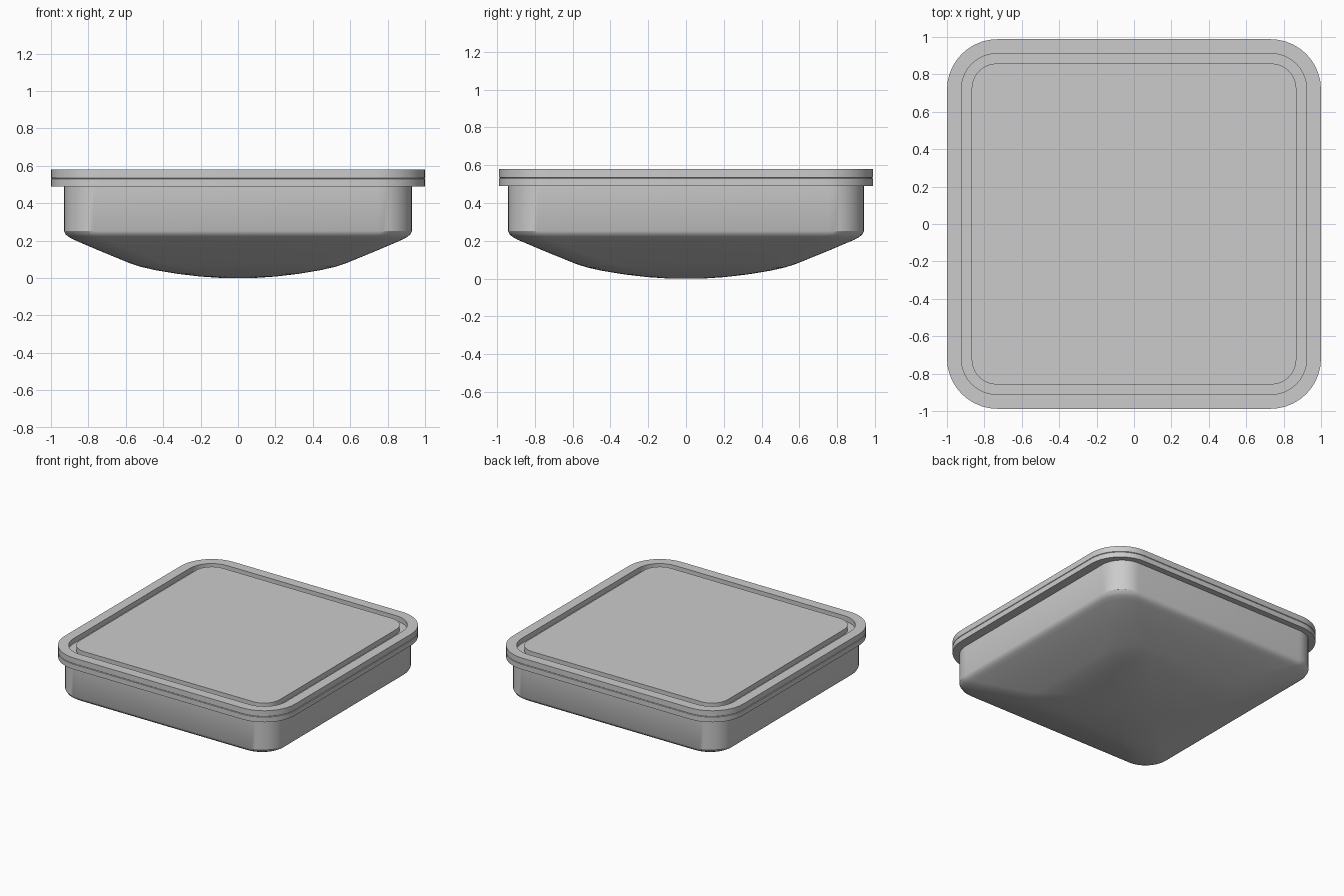
import bpy, bmesh, math

if "Cube" in bpy.data.objects:
    bpy.data.objects.remove(bpy.data.objects["Cube"])

SEG = 10  # segments per rounded corner


def ring(hx, hy, r, z):
    """Points of a rounded rectangle at height z."""
    pts = []
    for i, (sx, sy) in enumerate([(1, 1), (-1, 1), (-1, -1), (1, -1)]):
        for k in range(SEG + 1):
            a = math.pi / 2 * (i + k / SEG)
            pts.append((sx * (hx - r) + r * math.cos(a),
                        sy * (hy - r) + r * math.sin(a), z))
    return pts


def loft(name, rings, angle=30):
    """Skin a stack of rounded rectangles and cap both ends."""
    bm = bmesh.new()
    loops = [[bm.verts.new(p) for p in ring(*r)] for r in rings]
    n = len(loops[0])
    for a, b in zip(loops, loops[1:]):
        for i in range(n):
            j = (i + 1) % n
            bm.faces.new((a[i], a[j], b[j], b[i]))
    bm.faces.new(loops[0][::-1])
    bm.faces.new(loops[-1])
    bmesh.ops.recalc_face_normals(bm, faces=bm.faces)
    me = bpy.data.meshes.new(name)
    bm.to_mesh(me)
    bm.free()
    ob = bpy.data.objects.new(name, me)
    bpy.context.collection.objects.link(ob)
    bpy.context.view_layer.objects.active = ob
    ob.select_set(True)
    bpy.ops.object.shade_smooth_by_angle(angle=math.radians(angle))
    ob.select_set(False)
    return ob


# Domed diffuser: shallow rounded pyramid rising into straight side walls
profile = [(0.08, 0.0, 0.9), (0.2, 0.008, 0.8), (0.32, 0.022, 0.65), (0.44, 0.042, 0.5),
           (0.52, 0.06, 0.4), (0.58, 0.08, 0.32), (0.75, 0.15, 0.24), (0.88, 0.206, 0.2),
           (0.905, 0.22, 0.2), (0.92, 0.232, 0.2), (0.93, 0.252, 0.2), (0.93, 0.50, 0.2)]
loft("diffuser", [(w, w * 1.012, w * f, z) for w, z, f in profile])

# Flange with a seam round its edge and a groove round the raised top panel
loft("flange", [
    (0.85, 0.85, 0.14, 0.49), (1.0, 0.988, 0.27, 0.49), (1.0, 0.988, 0.27, 0.53),
    (0.996, 0.984, 0.266, 0.533), (1.0, 0.988, 0.27, 0.536), (1.0, 0.988, 0.27, 0.58),
    (0.923, 0.911, 0.19, 0.58), (0.923, 0.911, 0.19, 0.54),
    (0.868, 0.858, 0.135, 0.54), (0.868, 0.858, 0.135, 0.58)])
